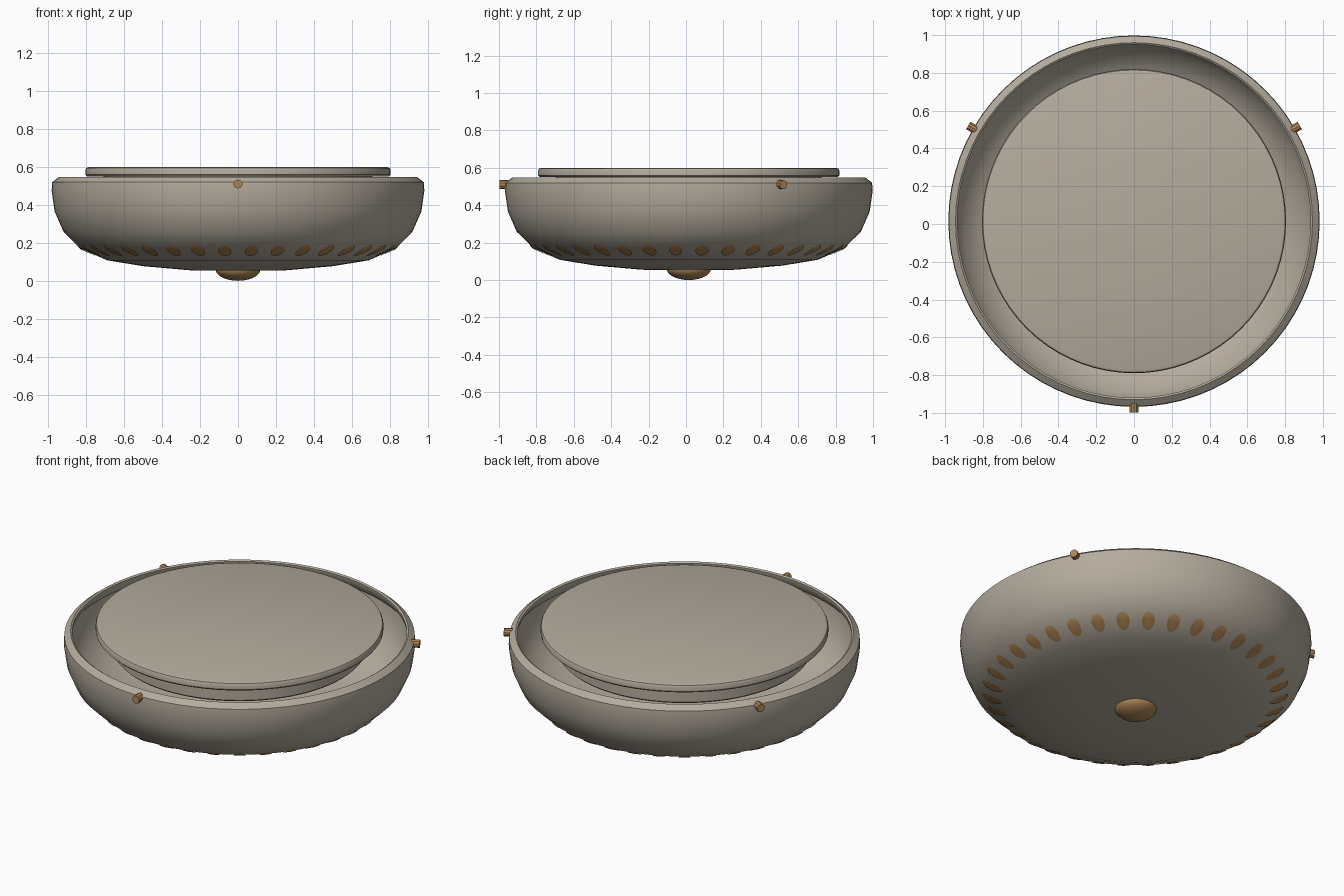
import bpy, bmesh, math
from mathutils import Vector

if "Cube" in bpy.data.objects:
    bpy.data.objects.remove(bpy.data.objects["Cube"])

CY = 0.015   # lamp axis sits slightly behind the origin (front screw sticks out)
SEG = 72

def material(name, rgb):
    m = bpy.data.materials.new(name)
    m.diffuse_color = (*rgb, 1)
    m.use_nodes = True
    m.node_tree.nodes["Principled BSDF"].inputs["Base Color"].default_value = m.diffuse_color
    return m

stone = material("warm grey", (0.46, 0.41, 0.34))
bronze = material("bronze", (0.42, 0.235, 0.09))

def finish(name, bm, mat, angle=35, normals=True):
    if normals:
        bmesh.ops.recalc_face_normals(bm, faces=bm.faces)
    me = bpy.data.meshes.new(name)
    bm.to_mesh(me)
    bm.free()
    me.materials.append(mat)
    ob = bpy.data.objects.new(name, me)
    ob.location = (0, CY, 0)
    bpy.context.collection.objects.link(ob)
    bpy.ops.object.select_all(action='DESELECT')
    ob.select_set(True)
    bpy.context.view_layer.objects.active = ob
    bpy.ops.object.shade_smooth_by_angle(angle=math.radians(angle))
    return ob

def lathe(name, profile, mat, angle=35, seg=SEG):
    bm = bmesh.new()
    vs = [bm.verts.new((r, 0, z)) for r, z in profile]
    es = [bm.edges.new(p) for p in zip(vs, vs[1:])]
    bmesh.ops.spin(bm, geom=vs + es, cent=(0, 0, 0), axis=(0, 0, 1),
                   angle=2 * math.pi, steps=seg, use_duplicate=False)
    bmesh.ops.remove_doubles(bm, verts=bm.verts, dist=1e-4)
    return finish(name, bm, mat, angle)

# thin glass bowl: outer wall, turned-in rim, inner wall
outer = [(0, 0.052), (0.25, 0.055), (0.5, 0.077), (0.69, 0.108), (0.83, 0.17),
         (0.92, 0.258), (0.967, 0.365), (0.983, 0.475), (0.98, 0.52), (0.945, 0.547)]
inner = [(0.935, 0.54), (0.938, 0.515), (0.968, 0.475), (0.957, 0.37), (0.91, 0.268),
         (0.822, 0.18), (0.685, 0.118), (0.5, 0.087), (0.25, 0.065), (0, 0.062)]
lathe("bowl", outer + inner, stone)

# ceiling plate with rounded rim, and the narrower pan below it
lathe("ceiling_plate", [(0, 0.55), (0.795, 0.55), (0.805, 0.56), (0.805, 0.585),
                        (0.8, 0.595), (0.785, 0.6), (0, 0.6)], stone)
lathe("lower_pan", [(0, 0.44), (0.70, 0.44), (0.71, 0.45), (0.71, 0.552), (0, 0.552)], stone)

# domed finial under the bowl
dome = [(0.118 * math.sin(a), 0.06 - 0.06 * math.cos(a))
        for a in [i * math.pi / 16 for i in range(9)]]
lathe("finial", dome + [(0, 0.06)], bronze, seg=32)

def wall_radius(z):
    for (r0, z0), (r1, z1) in zip(outer, outer[1:]):
        if z0 <= z <= z1:
            return r0 + (r1 - r0) * (z - z0) / (z1 - z0)

# ring of oval dots laid on the outside of the bowl
bm = bmesh.new()
for k in range(36):
    a = math.radians(5 + 10 * k)
    rim = []
    for j in range(16):
        t = 2 * math.pi * j / 16
        z = 0.163 + 0.029 * math.sin(t)
        r = wall_radius(z) + 0.003
        b = a + 0.036 * math.cos(t) / r
        rim.append(bm.verts.new((r * math.cos(b), r * math.sin(b), z - 0.003)))
    z = 0.168
    r = wall_radius(z) + 0.004
    mid = bm.verts.new((r * math.cos(a), r * math.sin(a), z - 0.004))
    for j in range(16):
        bm.faces.new((mid, rim[j], rim[(j + 1) % 16]))
finish("bowl_dots", bm, bronze, normals=False)

# three screws through the rim, evenly spaced
for k, label in enumerate(("front", "right", "left")):
    a = math.radians(-90 + 120 * k)
    d = Vector((math.cos(a), math.sin(a), 0))
    bm = bmesh.new()
    bmesh.ops.create_cone(bm, cap_ends=True, segments=10, radius1=0.024, radius2=0.024, depth=0.06)
    rot = d.to_track_quat('Z', 'Y').to_matrix()
    bmesh.ops.rotate(bm, verts=bm.verts, cent=(0, 0, 0), matrix=rot)
    bmesh.ops.translate(bm, verts=bm.verts, vec=d * 0.983 + Vector((0, 0, 0.51)))
    finish(label + "_screw", bm, bronze)
